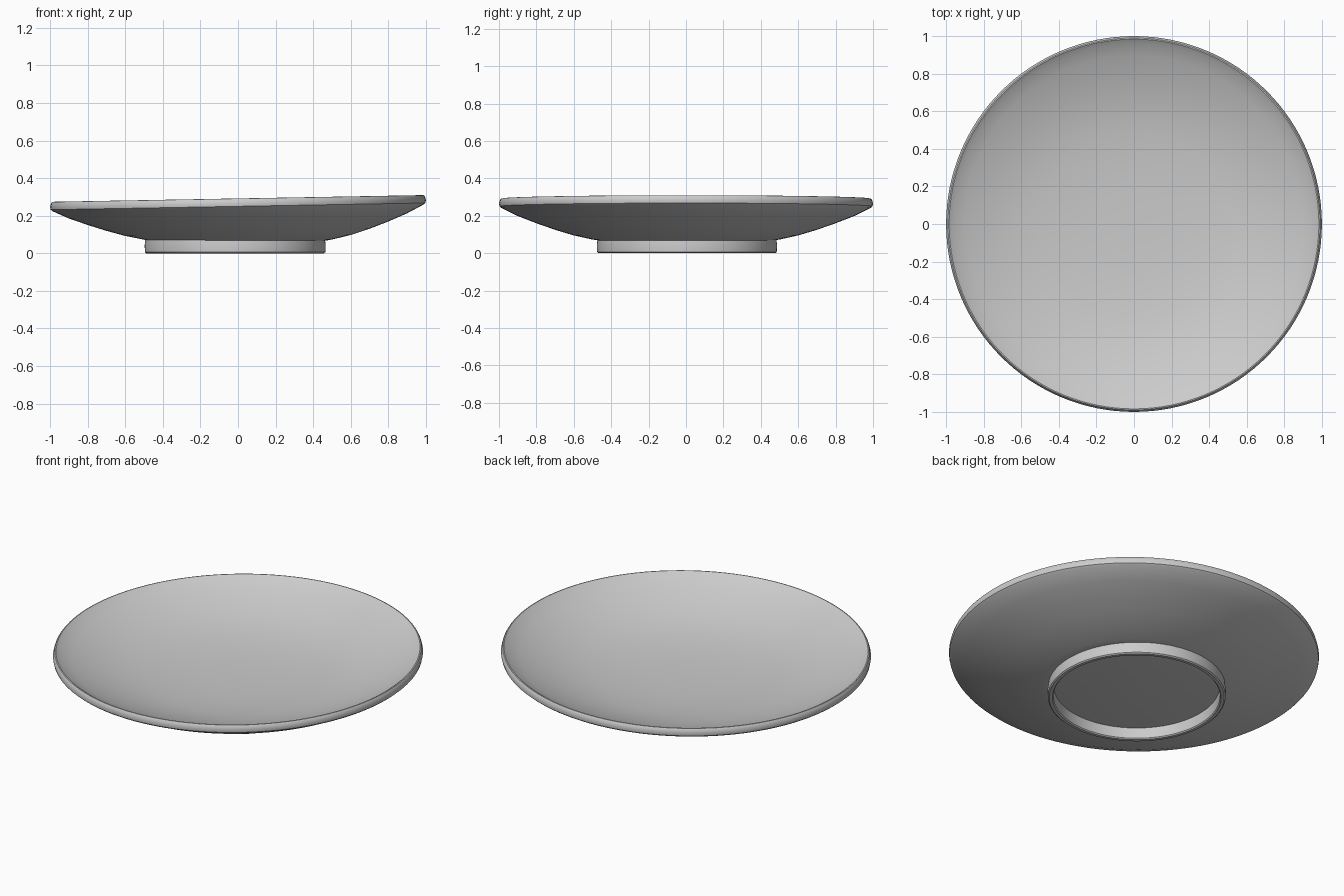
import bpy, bmesh, math

cube = bpy.data.objects.get("Cube")
if cube:
    bpy.data.objects.remove(cube)

SEGMENTS = 128

clay = bpy.data.materials.new("pale grey clay")
clay.use_nodes = True
colour = (0.6, 0.6, 0.6, 1)
clay.diffuse_color = colour
clay.node_tree.nodes["Principled BSDF"].inputs["Base Color"].default_value = colour


def lathe(name, profile, closed=False, warp=None):
    """Spin (radius, height) points around z; radius 0 becomes a pole."""
    bm = bmesh.new()
    verts = [bm.verts.new((r, 0, z)) for r, z in profile]
    pairs = list(zip(verts, verts[1:]))
    if closed:
        pairs.append((verts[-1], verts[0]))
    edges = [bm.edges.new(p) for p in pairs]
    bmesh.ops.spin(bm, geom=verts + edges, cent=(0, 0, 0), axis=(0, 0, 1),
                   angle=math.tau, steps=SEGMENTS, use_duplicate=False)
    bmesh.ops.remove_doubles(bm, verts=bm.verts, dist=0.0005)
    bmesh.ops.recalc_face_normals(bm, faces=bm.faces)
    if warp:
        for v in bm.verts:
            warp(v.co)
    mesh = bpy.data.meshes.new(name)
    bm.to_mesh(mesh)
    bm.free()
    mesh.materials.append(clay)
    obj = bpy.data.objects.new(name, mesh)
    bpy.context.collection.objects.link(obj)
    bpy.ops.object.select_all(action="DESELECT")
    obj.select_set(True)
    bpy.context.view_layer.objects.active = obj
    bpy.ops.object.shade_smooth_by_angle(angle=math.radians(35))
    return obj


def lean_rim(co):
    """The handmade rim sits slightly higher on one side."""
    r = math.hypot(co.x, co.y)
    weight = min(1, max(0, (r - 0.48) / 0.5))
    co.z += 0.018 * co.x * weight


# Dish: hollow upper surface, rounded lip, sloping underside, flat base
upper = [(0, 0.113), (0.2, 0.115), (0.35, 0.122), (0.5, 0.137), (0.6, 0.153),
         (0.7, 0.177), (0.8, 0.208), (0.9, 0.247), (0.96, 0.275), (0.978, 0.288)]
lip = [(0.984, 0.292), (0.99, 0.291), (0.995, 0.284), (1.0, 0.265), (0.997, 0.25),
       (0.988, 0.242)]
under = [(0.9, 0.199), (0.8, 0.16), (0.7, 0.125), (0.6, 0.095), (0.5, 0.073),
         (0.47, 0.068), (0, 0.064)]
lathe("dish", upper + lip + under, warp=lean_rim)

# Foot ring, a little off centre
ring = [(0.447, 0.075), (0.45, 0.006), (0.456, 0), (0.473, 0), (0.48, 0.006),
        (0.482, 0.04), (0.478, 0.075)]
foot = lathe("foot_ring", ring, closed=True)
foot.location = (-0.015, 0.005, 0)
